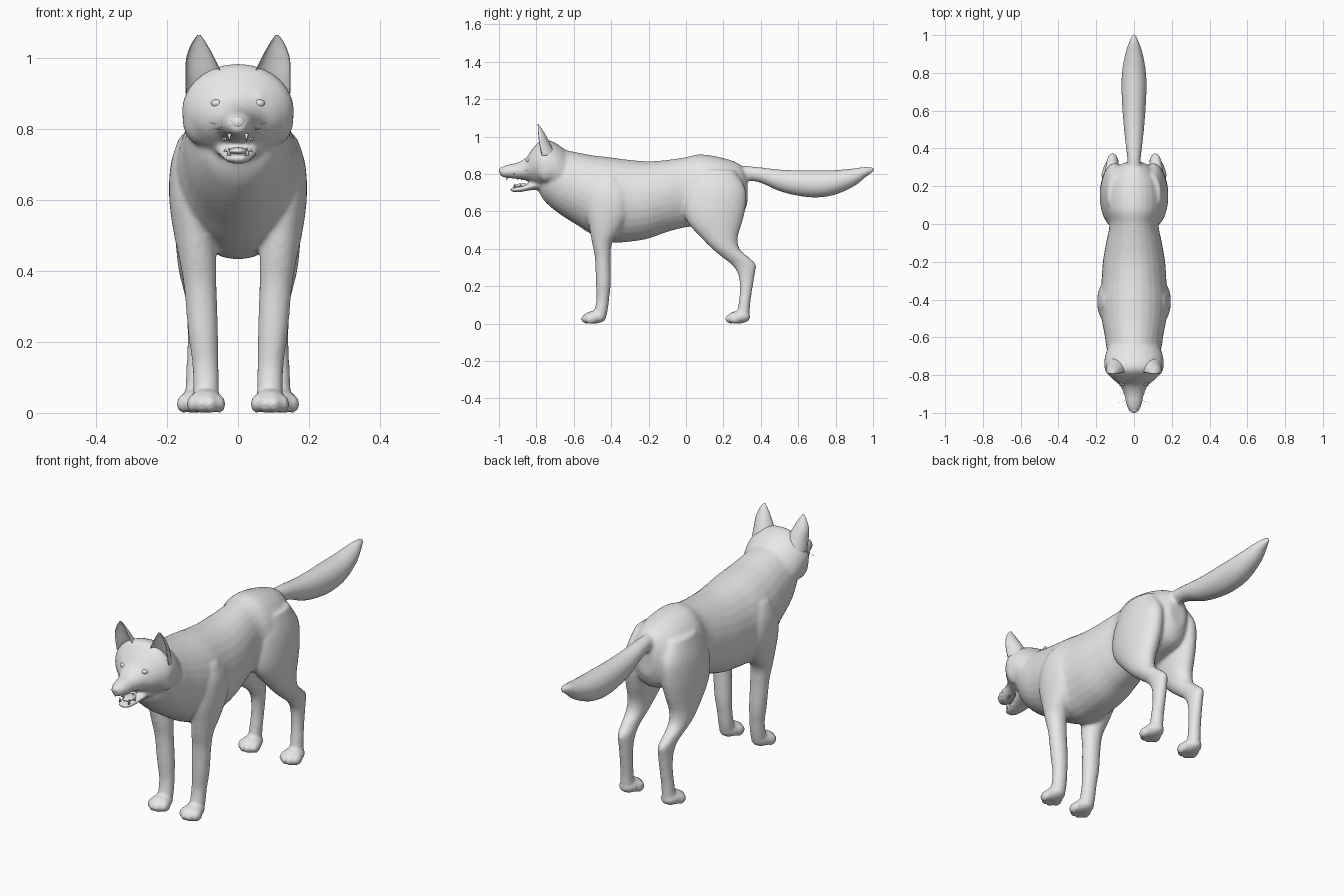
import bpy, bmesh, math
from mathutils import Matrix, Vector

fur = bpy.data.materials.new("plain grey")
fur.diffuse_color = (0.8, 0.8, 0.8, 1)


def spline(rows, steps=6):
    """Smoothly interpolate rows of numbers (Catmull-Rom)."""
    out = []
    for i in range(len(rows) - 1):
        p0, p1 = rows[max(i - 1, 0)], rows[i]
        p2, p3 = rows[i + 1], rows[min(i + 2, len(rows) - 1)]
        for k in range(steps):
            t = k / steps
            out.append([0.5 * (2 * b + (c - a) * t + (2 * a - 5 * b + 4 * c - d) * t * t
                               + (3 * b - a - 3 * c + d) * t ** 3)
                        for a, b, c, d in zip(p0, p1, p2, p3)])
    return out + [list(rows[-1])]


def skin(bm, rings):
    """Bridge a list of point rings into a closed tube."""
    rings = [[bm.verts.new(p) for p in r] for r in rings]
    n = len(rings[0])
    faces = [bm.faces.new(rings[0]), bm.faces.new(rings[-1][::-1])]
    for a, b in zip(rings, rings[1:]):
        for i in range(n):
            j = (i + 1) % n
            faces.append(bm.faces.new((a[i], b[i], b[j], a[j])))
    bmesh.ops.recalc_face_normals(bm, faces=faces)


ANG = [2 * math.pi * i / 28 for i in range(28)]


def loft_y(bm, rows):
    """Rows: y, bottom z, top z, half width."""
    skin(bm, [[(w * math.cos(a), y, (lo + hi) / 2 + (hi - lo) / 2 * math.sin(a)) for a in ANG]
              for y, lo, hi, w in spline(rows)])


def loft_z(bm, rows, side):
    """Rows: z, front y, back y, centre x, half width."""
    skin(bm, [[(side * (cx + w * math.cos(a)), (f + b) / 2 + (b - f) / 2 * math.sin(a), z)
               for a in ANG] for z, f, b, cx, w in spline(rows)])


def ball(bm, centre, radii):
    m = Matrix.Translation(centre) @ Matrix.Diagonal((*radii, 1))
    bmesh.ops.create_uvsphere(bm, u_segments=20, v_segments=12, radius=1, matrix=m)


def finish(bm, name):
    mesh = bpy.data.meshes.new(name)
    bm.to_mesh(mesh)
    bm.free()
    mesh.materials.append(fur)
    for p in mesh.polygons:
        p.use_smooth = True
    ob = bpy.data.objects.new(name, mesh)
    bpy.context.collection.objects.link(ob)
    return ob


body = bmesh.new()
# torso, chest and neck
loft_y(body, [(.328, .64, .79, .045), (.29, .57, .85, .10), (.20, .54, .885, .145),
              (.08, .52, .905, .15), (0, .515, .89, .13), (-.1, .49, .875, .148),
              (-.2, .455, .868, .165), (-.3, .438, .875, .172), (-.4, .435, .888, .182),
              (-.5, .475, .90, .172), (-.58, .525, .915, .157), (-.66, .575, .93, .145),
              (-.72, .62, .93, .125), (-.76, .66, .88, .095), (-.79, .71, .85, .05)])
# skull and upper muzzle
loft_y(body, [(-.60, .66, .89, .11), (-.68, .69, .955, .148), (-.74, .715, .982, .158),
              (-.78, .73, .978, .15), (-.82, .75, .935, .115), (-.855, .765, .888, .075),
              (-.90, .773, .862, .053), (-.95, .778, .85, .042), (-.985, .785, .838, .028),
              (-.996, .795, .825, .015)])
# lower jaw
loft_y(body, [(-.76, .715, .79, .075), (-.82, .714, .76, .058), (-.87, .706, .738, .046),
              (-.91, .702, .73, .036), (-.94, .708, .726, .02)])
# tail
loft_y(body, [(.27, .77, .84, .04), (.33, .765, .842, .035), (.4, .752, .835, .042),
              (.5, .708, .824, .053), (.6, .683, .82, .061), (.7, .674, .82, .066),
              (.8, .69, .821, .064), (.9, .735, .83, .047), (.96, .782, .838, .028),
              (1.004, .812, .836, .008)])
for s in (-1, 1):
    # front leg with shoulder
    loft_z(body, [(.78, -.47, -.36, .12, .045), (.70, -.52, -.31, .13, .06),
                  (.60, -.53, -.30, .132, .062), (.50, -.515, -.35, .122, .058),
                  (.43, -.502, -.395, .113, .052), (.35, -.487, -.403, .106, .046),
                  (.22, -.482, -.402, .098, .042), (.14, -.478, -.41, .092, .037),
                  (.08, -.487, -.417, .09, .037), (.02, -.50, -.43, .09, .035)], s)
    # hind leg with thigh and hock
    loft_z(body, [(.82, .06, .26, .09, .05), (.72, .0, .318, .1, .07),
                  (.62, -.015, .318, .105, .076), (.54, .01, .30, .11, .07),
                  (.46, .08, .277, .117, .057), (.40, .14, .287, .12, .047),
                  (.35, .20, .34, .118, .037), (.315, .245, .374, .114, .033),
                  (.26, .28, .367, .112, .031), (.18, .288, .354, .113, .03),
                  (.10, .28, .343, .116, .031), (.02, .27, .34, .118, .032)], s)
    # paws and toes
    for cx, cy in ((.09, -.488), (.118, .282)):
        ball(body, (s * cx, cy, .034), (.047, .062, .034))
        for dx, dy in ((-.038, -.022), (-.014, -.042), (.014, -.042), (.038, -.022)):
            ball(body, (s * (cx + dx), cy + dy, .025), (.017, .032, .026))
    # shoulder point, brow and cheek
    ball(body, (s * .135, -.40, .64), (.06, .10, .14))
    ball(body, (s * .055, -.815, .885), (.032, .03, .02))
    ball(body, (s * .105, -.745, .83), (.052, .06, .075))
skin_ob = finish(body, "body")
rm = skin_ob.modifiers.new("fuse", 'REMESH')
rm.mode = 'VOXEL'
rm.voxel_size = .0085
rm.use_smooth_shade = True
sm = skin_ob.modifiers.new("soften", 'SMOOTH')
sm.factor = .5
sm.iterations = 6

for s, side in ((-1, "left"), (1, "right")):
    # ear: crescent section, hollow towards the front
    bm = bmesh.new()
    rings = []
    for cx, cy, cz, w, d in spline([(.092, -.765, .90, .056, .07), (.096, -.778, .95, .052, .058),
                                    (.106, -.786, 1.0, .040, .04), (.110, -.790, 1.04, .022, .02),
                                    (.110, -.793, 1.066, .004, .004)]):
        arc = [math.pi * i / 12 for i in range(13)]
        back = [(s * (cx + w * math.cos(t)), cy + d * math.sin(t), cz) for t in arc]
        front = [(s * (cx + w * .96 * math.cos(t)), cy + d * (.5 * math.sin(t) - .08), cz)
                 for t in arc[::-1]]
        rings.append(back + front)
    skin(bm, rings)
    finish(bm, side + "_ear")

    # eye
    bm = bmesh.new()
    ball(bm, (s * .06, -.84, .872), (.016, .015, .012))
    finish(bm, side + "_eye")

    # whiskers
    bm = bmesh.new()
    for k in range(4):
        a = Vector((s * .035, -.93 + .012 * k, .80 + .008 * (k % 2)))
        d = Vector((s * .05, .02 * (k - 1), .012 * (k - 2)))
        m = Matrix.Translation(a + d / 2) @ d.to_track_quat('Z', 'Y').to_matrix().to_4x4()
        bmesh.ops.create_cone(bm, segments=4, radius1=.0006, radius2=.0002,
                              depth=d.length, matrix=m)
    finish(bm, side + "_whiskers")

# nose with nostril wings
bm = bmesh.new()
ball(bm, (0, -.982, .818), (.022, .018, .019))
for s in (-1, 1):
    ball(bm, (s * .014, -.98, .813), (.012, .014, .012))
finish(bm, "nose")

# tongue
bm = bmesh.new()
ball(bm, (0, -.875, .738), (.027, .045, .011))
finish(bm, "tongue")

# teeth: canines and small side teeth
bm = bmesh.new()
for s in (-1, 1):
    for x, y, z, h, up in ((.024, -.958, .776, .022, 0), (.026, -.918, .737, .022, 1),
                           (.036, -.90, .772, .010, 0), (.04, -.88, .771, .010, 0),
                           (.036, -.885, .74, .010, 1)):
        m = Matrix.Translation((s * x, y, z)) @ Matrix.Rotation(0 if up else math.pi, 4, 'X')
        bmesh.ops.create_cone(bm, cap_ends=True, segments=8, radius1=.006, radius2=.001,
                              depth=h, matrix=m)
finish(bm, "teeth")
